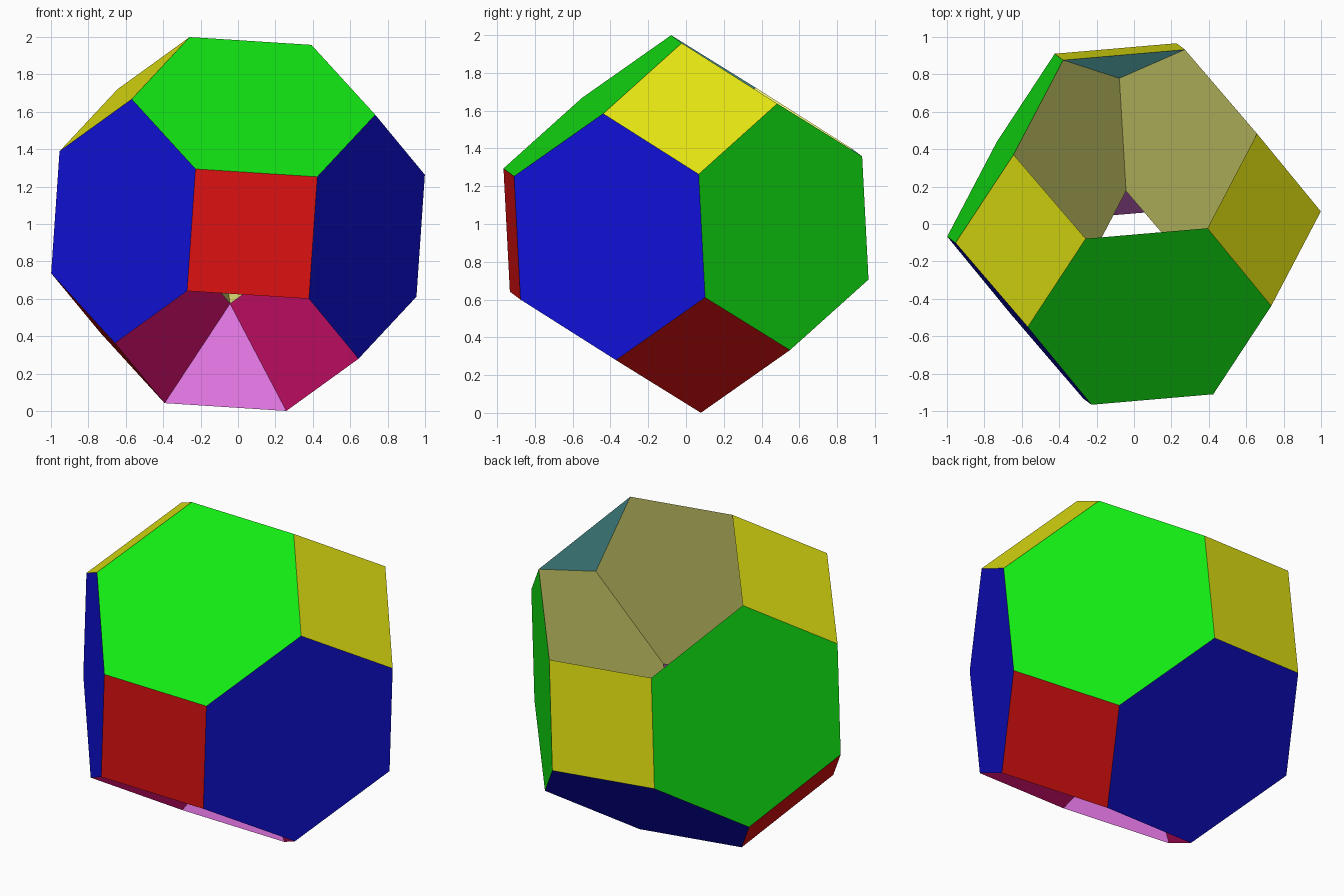
import bpy
import math
from itertools import permutations, product
from mathutils import Vector

if "Cube" in bpy.data.objects:
    bpy.data.objects.remove(bpy.data.objects["Cube"])

# Tilted frame of the solid; its third axis is mirrored so both openings lie on +-(1,1,1)
E1 = Vector((0.751, 0.024, 0.659)).normalized()
E2 = Vector((-0.653, -0.097, 0.752))
E2 = (E2 - E1 * E2.dot(E1)).normalized()
E3 = -E1.cross(E2)
UNIT = 0.463


def turn(v):
    return E1 * v[0] + E2 * v[1] + E3 * v[2]


def material(name, rgb):
    m = bpy.data.materials.new(name)
    m.diffuse_color = (*rgb, 1)
    m.use_nodes = True
    m.node_tree.nodes["Principled BSDF"].inputs["Base Color"].default_value = m.diffuse_color
    return m


HI, MID, LO = 0.89, 0.214, 0.007
RED = material("red", (HI, LO, LO))
YELLOW = material("yellow", (HI, HI, LO))
GREEN = material("green", (LO, HI, LO))
BLUE = material("blue", (LO, LO, HI))
KHAKI = material("pale_yellow", (HI, HI, MID))
CYAN = material("pale_cyan", (MID, HI, HI))
CRIMSON = material("crimson", (HI, LO, MID))
ORCHID = material("orchid", (HI, MID, HI))


def perms(*v):
    return sorted(set(permutations(v)))


def build(name, points, faces, inward=False):
    """Make the listed faces of a convex solid, each given by its outward normal."""
    verts = [turn(p) * UNIT + Vector((0, 0, 1)) for p in points]
    mats, polys, slots = [], [], []
    for direction, mat in faces:
        d = Vector(direction)
        top = max(d.dot(Vector(p)) for p in points)
        ring = [i for i, p in enumerate(points) if d.dot(Vector(p)) > top - 1e-4]
        centre = sum((verts[i] for i in ring), Vector()) / len(ring)
        n = turn(direction).normalized()
        u = (verts[ring[0]] - centre).normalized()
        w = n.cross(u)
        ring.sort(key=lambda i: math.atan2((verts[i] - centre).dot(w),
                                           (verts[i] - centre).dot(u)))
        polys.append(ring[::-1] if inward else ring)
        if mat not in mats:
            mats.append(mat)
        slots.append(mats.index(mat))
    mesh = bpy.data.meshes.new(name)
    mesh.from_pydata(verts, [], polys)
    for m in mats:
        mesh.materials.append(m)
    for poly, slot in zip(mesh.polygons, slots):
        poly.material_index = slot
    mesh.update()
    obj = bpy.data.objects.new(name, mesh)
    bpy.context.collection.objects.link(obj)
    return obj


hexagon = perms(0, 1, 2)
opposite = [tuple(-c for c in p) for p in hexagon]
throat = perms(1 / 3, -2 / 3, -2 / 3)

# Outer shell: truncated octahedron without two opposite hexagons
corners = sorted({tuple(c * s for c, s in zip(p, signs))
                  for p in hexagon for signs in product((1, -1), repeat=3)})
shell = [(d, YELLOW) for d in perms(1, 0, 0)] + [(d, RED) for d in perms(-1, 0, 0)]
shell += [(d, GREEN) for d in perms(1, 1, -1)] + [(d, BLUE) for d in perms(1, -1, -1)]
build("outer_shell", corners, shell)

# Upper recess: truncated tetrahedron narrowing to the throat
build("upper_recess", hexagon + perms(5 / 3, -1 / 3, -1 / 3) + throat,
      [(d, KHAKI) for d in perms(1, 1, -5)] + [(d, CYAN) for d in perms(5, -1, -1)],
      inward=True)

# Lower recess: triangular cupola meeting the same throat
build("lower_recess", opposite + throat,
      [(d, ORCHID) for d in perms(-1, -1, 5)] + [(d, CRIMSON) for d in perms(-1, 2, 2)],
      inward=True)
